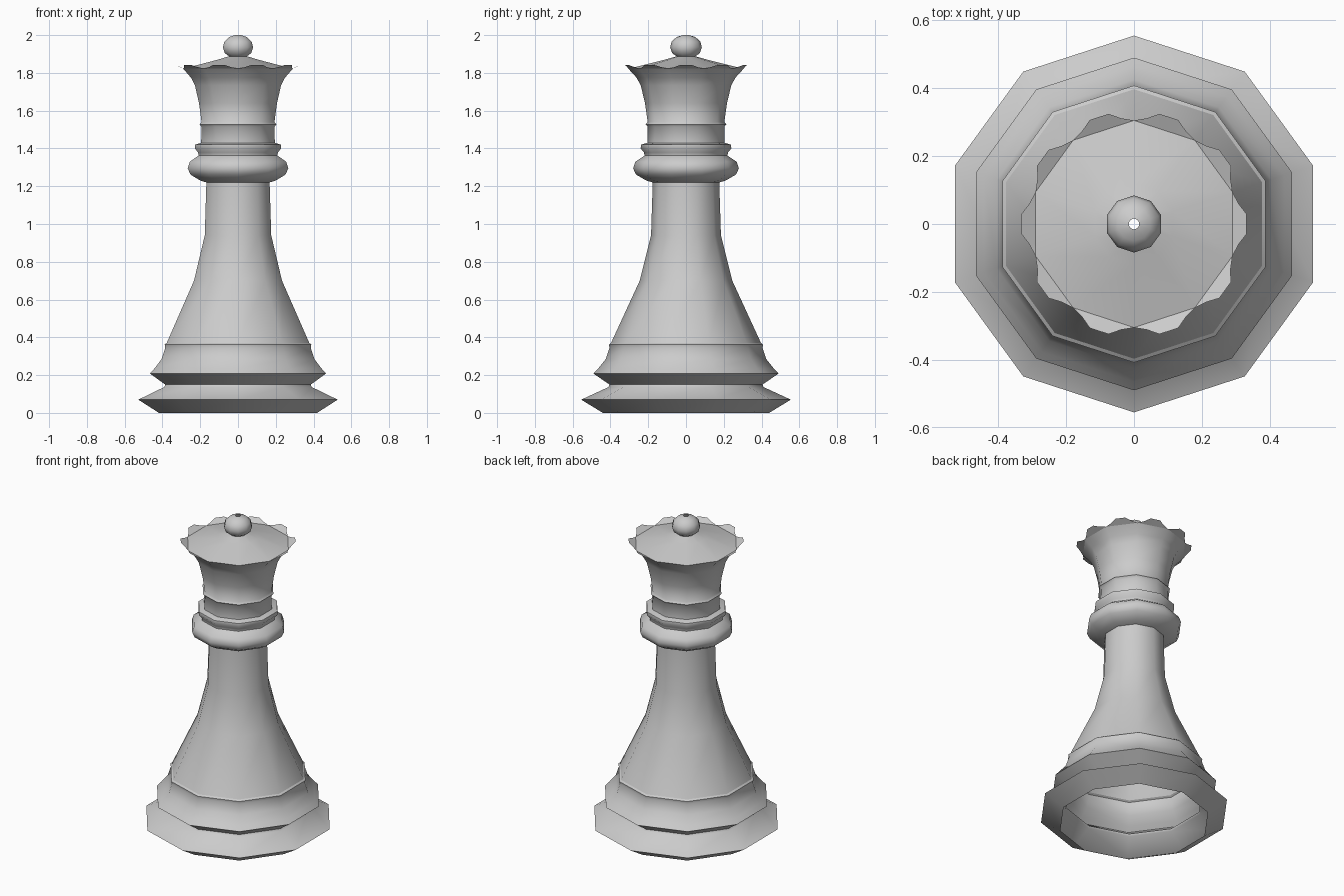
import bpy, bmesh
from math import sin, cos, pi, radians

if "Cube" in bpy.data.objects:
    bpy.data.objects.remove(bpy.data.objects["Cube"])

SIDES = 10


def finish(name, bm, angle=50):
    bmesh.ops.remove_doubles(bm, verts=bm.verts, dist=0.0005)
    bmesh.ops.recalc_face_normals(bm, faces=bm.faces)
    mesh = bpy.data.meshes.new(name)
    bm.to_mesh(mesh)
    bm.free()
    obj = bpy.data.objects.new(name, mesh)
    bpy.context.collection.objects.link(obj)
    for p in mesh.polygons:
        p.use_smooth = True
    mesh.set_sharp_from_angle(angle=radians(angle))
    return obj


def lathe(name, profile):
    """Turn an open (radius, z) profile into a ten-sided shell, corner on +y."""
    bm = bmesh.new()
    rings = []
    for r, z in profile:
        rings.append([bm.verts.new((r * cos(pi / 2 + 2 * pi * i / SIDES),
                                    r * sin(pi / 2 + 2 * pi * i / SIDES), z))
                      for i in range(SIDES)])
    for a, b in zip(rings, rings[1:]):
        for i in range(SIDES):
            j = (i + 1) % SIDES
            bm.faces.new((a[i], a[j], b[j], b[i]))
    return finish(name, bm)


# Stepped hollow foot, open underneath
lathe("foot", [(0.44, 0), (0.555, 0.07), (0.41, 0.137), (0.405, 0.15),
               (0.49, 0.208), (0.465, 0.235), (0.425, 0.285), (0.405, 0.345),
               (0.408, 0.362), (0.397, 0.37)])

# Tapering stem
lathe("stem", [(0.397, 0.37), (0.245, 0.70), (0.185, 0.94), (0.176, 1.22)])

# Neck rings
lathe("collar", [(0.176, 1.22), (0.21, 1.23), (0.265, 1.262), (0.28, 1.295),
                 (0.268, 1.33), (0.22, 1.362), (0.222, 1.378),
                 (0.24, 1.40), (0.238, 1.42), (0.205, 1.43)])

# Flared crown wall
lathe("crown", [(0.205, 1.43), (0.203, 1.515), (0.214, 1.528), (0.203, 1.54),
                (0.217, 1.64), (0.24, 1.735), (0.262, 1.775), (0.305, 1.822)])

# Shallow conical lid
lathe("crown_lid", [(0.305, 1.822), (0.12, 1.868), (0.05, 1.888)])

# Ball finial with small hole in the top
lathe("finial", [(0.05, 1.888), (0.074, 1.905), (0.084, 1.935), (0.076, 1.965),
                 (0.05, 1.99), (0.016, 2.0)])

# Scalloped rim: one rounded lobe per side
bm = bmesh.new()
apothem = 0.305 * cos(pi / SIDES)
lobe = [(-18, 0.305, 1.822), (-11, 0.314, 1.831), (-5, 0.333, 1.843),
        (5, 0.333, 1.843), (11, 0.314, 1.831), (18, 0.305, 1.822)]
for k in range(SIDES):
    mid = 2 * pi * k / SIDES
    inner, outer = [], []
    for deg, r, z in lobe:
        a = radians(deg)
        e = apothem / cos(a)
        inner.append(bm.verts.new((e * cos(mid + a), e * sin(mid + a), 1.822)))
        outer.append(bm.verts.new((r * cos(mid + a), r * sin(mid + a), z)))
    for i in range(len(lobe) - 1):
        bm.faces.new((inner[i], outer[i], outer[i + 1], inner[i + 1]))
finish("crown_scallops", bm)
